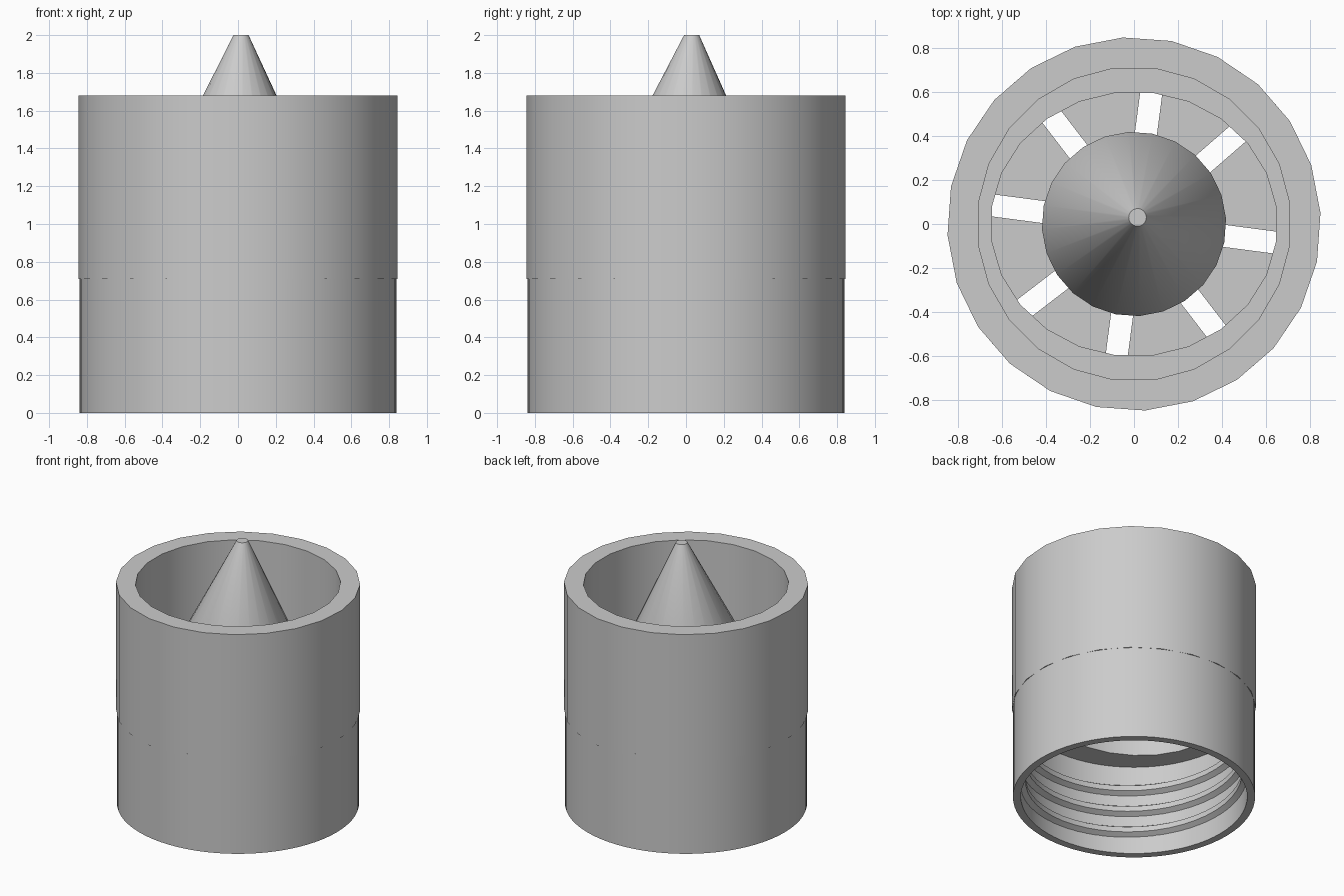
import bpy, bmesh
from math import cos, sin, pi, radians
from mathutils import Matrix

if "Cube" in bpy.data.objects:
    bpy.data.objects.remove(bpy.data.objects["Cube"])

grey = bpy.data.materials.new("plain_grey")
grey.use_nodes = True
grey.diffuse_color = (0.6, 0.6, 0.6, 1)
grey.node_tree.nodes["Principled BSDF"].inputs["Base Color"].default_value = (0.6, 0.6, 0.6, 1)


def finish(name, bm):
    bmesh.ops.recalc_face_normals(bm, faces=bm.faces)
    mesh = bpy.data.meshes.new(name)
    bm.to_mesh(mesh)
    bm.free()
    mesh.materials.append(grey)
    obj = bpy.data.objects.new(name, mesh)
    bpy.context.collection.objects.link(obj)
    return obj


def smooth(obj):
    bpy.ops.object.select_all(action='DESELECT')
    obj.select_set(True)
    bpy.context.view_layer.objects.active = obj
    bpy.ops.object.shade_smooth_by_angle(angle=radians(30))


def bridge(bm, a, b, wrap=True):
    n = len(a)
    for i in range(n if wrap else n - 1):
        j = (i + 1) % n
        bm.faces.new((a[i], a[j], b[j], b[i]))


def stack(name, rings, sides, closed=False):
    """Join rings (rx, ry, z, turn in degrees, cx, cy); cap the ends or close the loop."""
    bm = bmesh.new()
    loops = []
    for rx, ry, z, turn, cx, cy in rings:
        angles = [radians(turn) + 2 * pi * i / sides for i in range(sides)]
        loops.append([bm.verts.new((cx + rx * cos(a), cy + ry * sin(a), z)) for a in angles])
    for a, b in zip(loops, loops[1:]):
        bridge(bm, a, b)
    if closed:
        bridge(bm, loops[-1], loops[0])
    else:
        bm.faces.new(loops[0])
        bm.faces.new(loops[-1])
    return finish(name, bm)


def ring(r, z, turn=0.0):
    return (r, r, z, turn, 0, 0)


# Heights and the oval opening
SEAM, RIM, LEDGE, UNDER = 0.71, 1.68, 0.92, 0.69
OVAL = (0.65, 0.60)

# Round threaded collar
smooth(stack("lower_collar", [ring(0.84, 0), ring(0.84, SEAM + 0.02),
                              ring(0.785, SEAM + 0.02), ring(0.785, 0)], 72, True))

# Faceted cup with an oval hole through its floor
smooth(stack("upper_cup", [
    ring(0.847, SEAM, 3.4), ring(0.847, RIM, 3.4),
    ring(0.712, RIM, 7.5), ring(0.712, LEDGE, 7.5),
    (*OVAL, LEDGE, 7.5, 0, 0), (*OVAL, UNDER, 7.5, 0, 0),
    ring(0.80, UNDER, 3.4), ring(0.80, SEAM, 3.4)], 24, True))

# Central hub with a slightly leaning cone
smooth(stack("hub_cone", [ring(0.418, 0.82, 3.4), ring(0.418, 1.22, 3.4),
                          (0.04, 0.04, 2.0, 3.4, 0.016, 0.03)], 24))

# Floor plate pierced by eight radial slots
plate = stack("slotted_floor", [(0.66, 0.61, 0.82, 7.5, 0, 0),
                                (0.66, 0.61, 0.90, 7.5, 0, 0)], 24)
bm = bmesh.new()
for k in range(8):
    angle = radians(-7.5 + 45 * k + (3.5 if k == 1 else 0))
    place = (Matrix.Rotation(angle, 4, 'Z') @ Matrix.Translation((0.54, 0, 0.86))
             @ Matrix.Diagonal((0.30, 0.10, 0.3, 1)))
    bmesh.ops.create_cube(bm, size=1, matrix=place)
cutter = finish("slot_cutter", bm)
cutter.hide_render = True
cut = plate.modifiers.new("slots", 'BOOLEAN')
cut.operation = 'DIFFERENCE'
cut.solver = 'EXACT'
cut.object = cutter
smooth(plate)
bpy.ops.object.modifier_apply(modifier="slots")
bpy.data.objects.remove(cutter)

# Helical ridge inside the collar
bm = bmesh.new()
section = [(0.79, -0.045), (0.75, -0.02), (0.75, 0.02), (0.79, 0.045)]
STEPS, TURNS, PITCH = 48, 3, 0.165
loops = []
for i in range(STEPS * TURNS + 1):
    t = i / STEPS
    a = radians(-14) - 2 * pi * t
    loops.append([bm.verts.new((r * cos(a), r * sin(a), 0.12 + PITCH * t + dz))
                  for r, dz in section])
for a, b in zip(loops, loops[1:]):
    bridge(bm, a, b)
bm.faces.new(loops[0])
bm.faces.new(loops[-1])
smooth(finish("inner_thread", bm))
